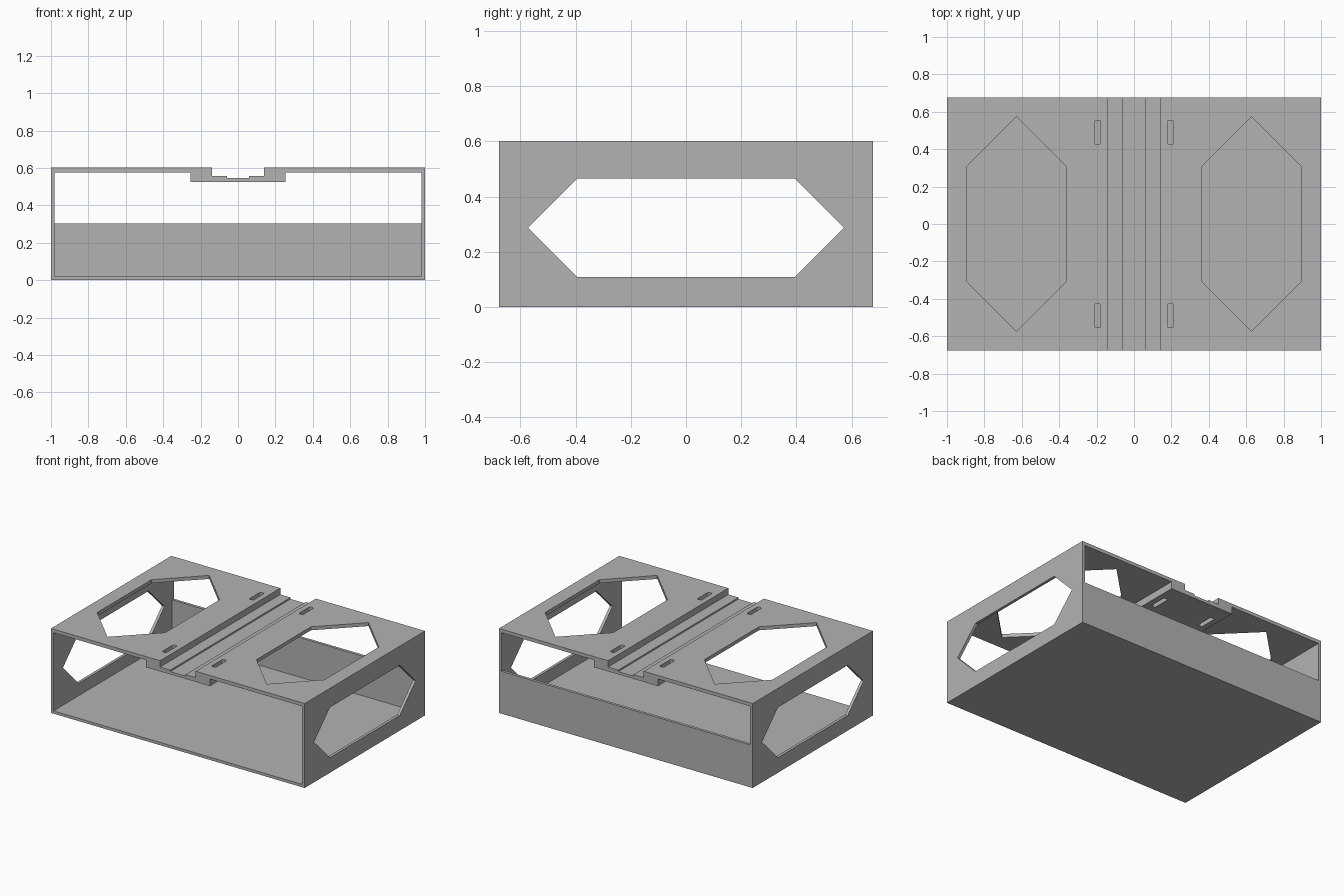
import bpy, bmesh, math
from mathutils import Vector

cube = bpy.data.objects.get("Cube")
if cube:
    bpy.data.objects.remove(cube, do_unlink=True)

grey = bpy.data.materials.new("plain grey")
grey.use_nodes = True
colour = (0.45, 0.45, 0.45, 1)
grey.diffuse_color = colour
grey.node_tree.nodes["Principled BSDF"].inputs["Base Color"].default_value = colour

HALF_Y, HEIGHT, WALL = 0.677, 0.602, 0.02
LID_UNDER = 0.577


def prism(name, outline, axis, start, end):
    """Extrude a 2D outline along one axis; the outline uses the other two in order."""
    def place(point, depth):
        coords = list(point)
        coords.insert(axis, depth)
        return Vector(coords)
    bm = bmesh.new()
    face = bm.faces.new([bm.verts.new(place(p, start)) for p in outline])
    grown = bmesh.ops.extrude_face_region(bm, geom=[face])
    moved = [g for g in grown["geom"] if isinstance(g, bmesh.types.BMVert)]
    shift = place((0, 0), end - start)
    bmesh.ops.translate(bm, verts=moved, vec=shift)
    bmesh.ops.recalc_face_normals(bm, faces=bm.faces)
    mesh = bpy.data.meshes.new(name)
    bm.to_mesh(mesh)
    bm.free()
    mesh.materials.append(grey)
    obj = bpy.data.objects.new(name, mesh)
    bpy.context.collection.objects.link(obj)
    return obj


def cut(body, cutter):
    """Subtract a cutter from the body and discard it."""
    cutter.hide_render = True
    mod = body.modifiers.new("cut", 'BOOLEAN')
    mod.operation, mod.solver, mod.object = 'DIFFERENCE', 'EXACT', cutter
    bpy.context.view_layer.objects.active = body
    bpy.ops.object.modifier_apply(modifier=mod.name)
    bpy.data.objects.remove(cutter, do_unlink=True)


def mirrored(half):
    """Complete a symmetric outline from its right-hand half."""
    return half + [(-x, z) for x, z in reversed(half)]


def rounded_slot(cx, cy, half_w, half_l, radius):
    """Upright slot outline with rounded corners."""
    points = []
    for quarter, (sx, sy) in enumerate([(1, 1), (-1, 1), (-1, -1), (1, -1)]):
        for step in range(5):
            a = (quarter + step / 4) * math.pi / 2
            points.append((cx + sx * (half_w - radius) + radius * math.cos(a),
                           cy + sy * (half_l - radius) + radius * math.sin(a)))
    return points


# Outer body with the stepped groove along the top
outer = mirrored([(1, 0), (1, HEIGHT), (0.14, HEIGHT), (0.14, 0.557),
                  (0.06, 0.557), (0.06, 0.546)])
case = prism("case", outer, 1, -HALF_Y, HALF_Y)

# Upper interior, open front and back, leaving the thick rail under the groove
inner = 1 - WALL
upper = mirrored([(inner, 0.302), (inner, LID_UNDER),
                  (0.253, LID_UNDER), (0.253, 0.526)])
cut(case, prism("upper_opening", upper, 1, -1, 1))

# Lower interior, stopping at the low back wall
lower = mirrored([(inner, WALL), (inner, 0.4)])
cut(case, prism("tray_opening", lower, 1, -1, HALF_Y - WALL))

# Six-sided window through both side walls
window = [(0.572, 0.287), (0.393, 0.466), (-0.393, 0.466),
          (-0.572, 0.287), (-0.393, 0.108), (0.393, 0.108)]
cut(case, prism("side_window", window, 0, -1.2, 1.2))

# Six-sided lid openings and strap slots, on both halves
for side in (-1, 1):
    hexagon = [(side * 0.628 + x, y) for x, y in
               [(0, 0.573), (-0.268, 0.306), (-0.268, -0.306),
                (0, -0.573), (0.268, -0.306), (0.268, 0.306)]]
    cut(case, prism("lid_window", hexagon, 2, 0.5, 0.8))
    for end in (-1, 1):
        slot = rounded_slot(side * 0.195, end * 0.49, 0.016, 0.064, 0.008)
        cut(case, prism("strap_slot", slot, 2, 0.4, 0.8))
